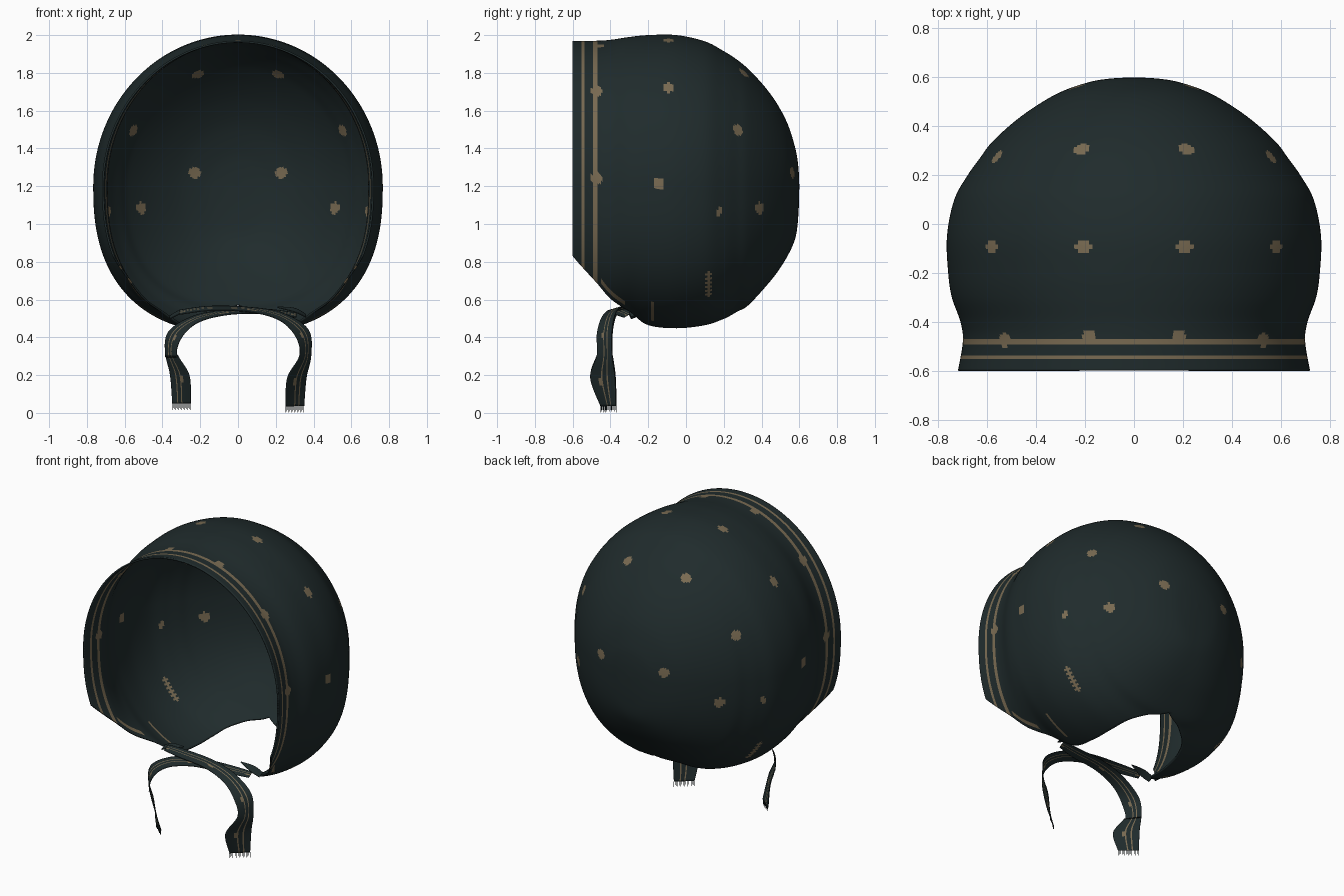
import bpy, bmesh, math
from mathutils import Vector, kdtree

cube = bpy.data.objects.get("Cube")
if cube:
    bpy.data.objects.remove(cube, do_unlink=True)


def material(name, rgb):
    m = bpy.data.materials.new(name)
    m.use_nodes = True
    m.diffuse_color = (*rgb, 1)
    node = m.node_tree.nodes["Principled BSDF"]
    node.inputs["Base Color"].default_value = (*rgb, 1)
    node.inputs["Roughness"].default_value = 0.9
    return m


CLOTH = material("dark_teal_cloth", (0.014, 0.024, 0.025))
TAN = material("tan_print", (0.19, 0.145, 0.084))


def spline(rows, steps):
    """Catmull-Rom samples through rows of numbers."""
    out = []
    last = len(rows) - 1
    for i in range(last):
        p, a, b, n = (rows[max(i - 1, 0)], rows[i], rows[i + 1], rows[min(i + 2, last)])
        for k in range(steps):
            t = k / steps
            out.append([y + t / 2 * (z - x + t * (2 * x - 5 * y + 4 * z - w + t * (3 * (y - z) + w - x)))
                        for x, y, z, w in zip(p, a, b, n)])
    return out + [list(rows[-1])]


def grid(bm, rows):
    """Skin rows of points with quads; returns (face, row, column)."""
    vs = [[bm.verts.new(p) for p in row] for row in rows]
    return [(bm.faces.new((vs[i][j], vs[i][j + 1], vs[i + 1][j + 1], vs[i + 1][j])), i, j)
            for i in range(len(vs) - 1) for j in range(len(vs[0]) - 1)]


def finish(name, bm, thickness):
    mesh = bpy.data.meshes.new(name)
    for f in bm.faces:
        f.smooth = True
    bm.to_mesh(mesh)
    bm.free()
    ob = bpy.data.objects.new(name, mesh)
    bpy.context.collection.objects.link(ob)
    mesh.materials.append(CLOTH)
    mesh.materials.append(TAN)
    mod = ob.modifiers.new("cloth_thickness", "SOLIDIFY")
    mod.thickness = thickness
    mod.offset = -1


# Hood sections from brim to back: y, half width, top, bottom, arc end in degrees
SECTIONS = [
    (-.6, .72, 1.97, .45, 115), (-.48, .70, 1.97, .45, 128),
    (-.4, .71, 1.975, .45, 139), (-.3, .745, 1.99, .46, 151),
    (-.2, .76, 2.0, .43, 161), (-.05, .765, 2.0, .42, 163),
    (.1, .735, 1.967, .44, 164), (.2, .68, 1.915, .48, 166),
    (.27, .63, 1.87, .53, 172), (.33, .585, 1.82, .57, 180),
    (.41, .5, 1.735, .655, 180), (.48, .405, 1.64, .74, 180),
    (.54, .3, 1.525, .835, 180), (.58, .185, 1.395, .93, 180),
    (.595, .095, 1.3, 1.05, 180), (.6, 0, 1.2, 1.2, 180)]
MID, COLUMNS = 1.2, 280


def section(y, width, top, bottom, end):
    end = math.radians(min(end, 180))
    points = []
    for j in range(COLUMNS + 1):
        a = end * (2 * j / COLUMNS - 1)
        s, c = math.sin(a), math.cos(a)
        power = 1 if c > 0 else 0.82
        x = math.copysign(abs(s) ** power, s) * width
        z = MID + (top - MID) * c if c > 0 else MID - (MID - bottom) * abs(c) ** power
        points.append((x, y, z))
    return points


bm = bmesh.new()
faces = grid(bm, [section(*row) for row in spline(SECTIONS, 9)])

# Two printed bands around the brim, and a short band beside the chin edge
for f, i, j in faces:
    c = f.calc_center_median()
    edge = min(j, COLUMNS - 1 - j)
    brim = -.557 < c.y < -.53 or -.497 < c.y < -.47
    chin = -.45 < c.y < -.32 and 3 <= edge <= 5
    f.material_index = int(brim or chin)

# Printed dots, mirrored on both sides
DOTS = [(.21, -.1, 1.98), (.59, -.09, 1.72), (.225, .32, 1.81), (.58, .285, 1.51),
        (.76, -.14, 1.22), (.23, .56, 1.27), (.52, .38, 1.08),
        (.19, -.47, 1.95), (.53, -.47, 1.7), (.7, -.47, 1.24)]
tree = kdtree.KDTree(len(faces))
for n, (f, i, j) in enumerate(faces):
    tree.insert(f.calc_center_median(), n)
tree.balance()


def dot(x, y, z, radius):
    spot = tree.find((x, y, z))[0]
    for co, n, d in tree.find_range(spot, radius):
        faces[n][0].material_index = 1


for side in (-1, 1):
    for x, y, z in DOTS:
        dot(side * x, y, z, .032)
    dot(side * .7, .18, 1.06, .02)
    # Stretched dots in the gathers near the neck
    for k in range(6):
        dot(side * (.5 - .02 * k), -.18, .6 - .02 * k, .015)
        dot(side * (.57 + .018 * k), .13, .6 + .024 * k, .015)

bmesh.ops.remove_doubles(bm, verts=bm.verts, dist=1e-5)
finish("bonnet_hood", bm, .01)


# Chin ties: path point then half-width vector, crossing under the chin
TIE = [(-.31, -.31, .525, 0, .02, .012), (-.15, -.36, .545, 0, .035, .012),
       (.05, -.38, .54, 0, .04, .012), (.22, -.41, .505, .01, .04, .018),
       (.335, -.43, .42, .035, .04, .015), (.355, -.43, .3, .03, .04, 0),
       (.31, -.44, .18, .05, .065, 0), (.3, -.41, .03, .048, .04, 0)]
STRIPS = 18


def ribbon(name, path, side, tip, striped):
    bm = bmesh.new()
    rows = []
    for x, y, z, wx, wy, wz in spline(path, 8):
        lift = tip if z < .3 else 0
        center = Vector((side * x, y, z + .006 * side + lift))
        half = Vector((side * wx, wy, wz))
        rows.append([center + half * (2 * k / STRIPS - 1) for k in range(STRIPS + 1)])
    for f, i, j in grid(bm, rows):
        f.material_index = int(striped and (j in (8, 12) or (j in (6, 7) and i % 16 < 2)))
    finish(name, bm, .004)
    return rows[-1]


for side, label, tip in ((1, "left", 0), (-1, "right", .025)):
    hem = ribbon(label + "_chin_tie", TIE, side, tip, True)

    # Loose threads at the tie end
    bm = bmesh.new()
    for k, p in enumerate(hem):
        step = (hem[-1] - hem[0]) * .01
        drop = Vector((0, 0, -.034 + .006 * (k % 3)))
        grid(bm, [[p - step, p + step], [p - step + drop, p + step + drop]])
    finish(label + "_tie_fringe", bm, .001)

    # Small gathered pleat where the tie meets the hood
    pleat = [(.36, -.27, .51, 0, .02, .008), (.3, -.28, .54, 0, .02, .01),
             (.21, -.27, .555, 0, .002, .002)]
    ribbon(label + "_corner_pleat", pleat, side, 0, False)
